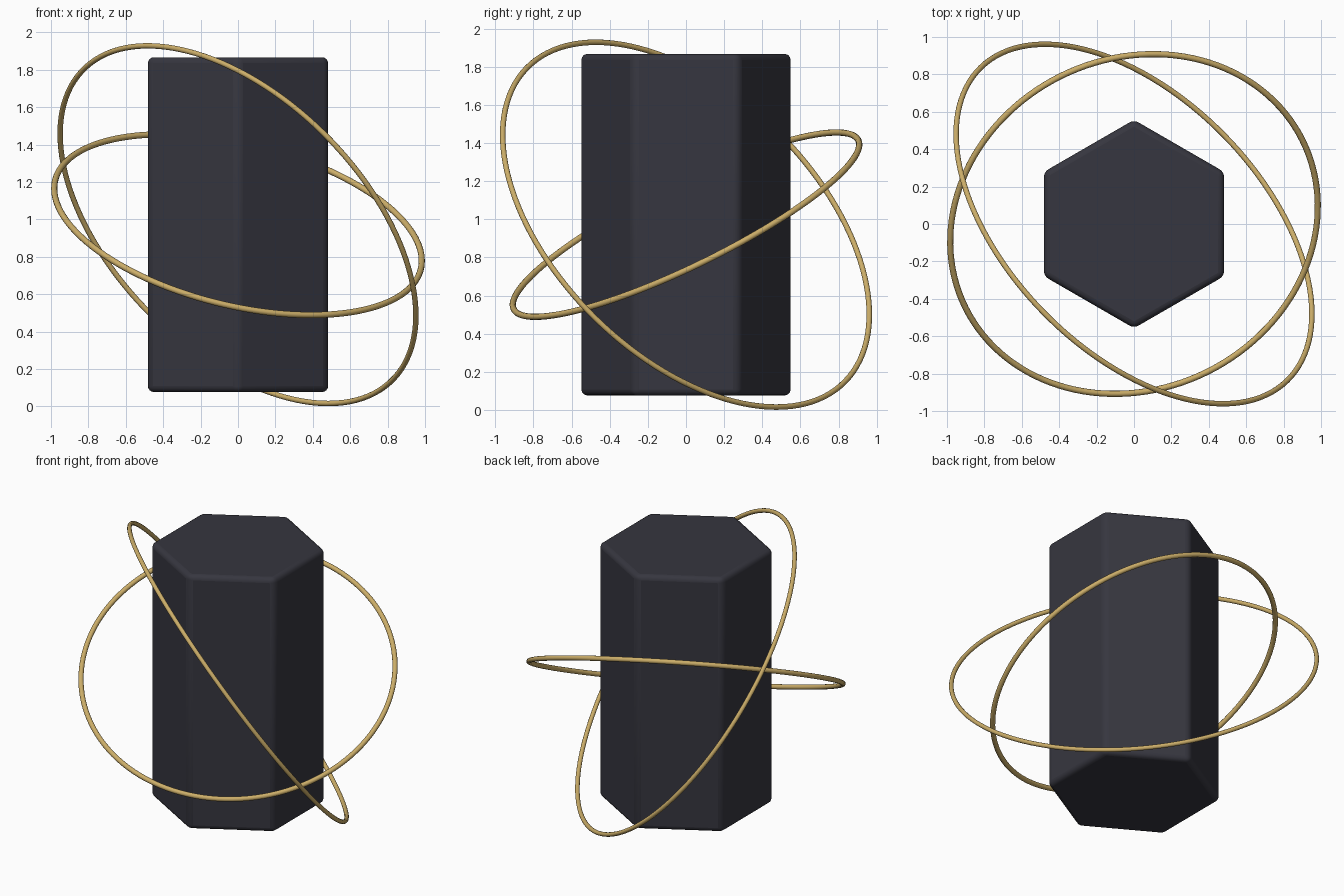
import bpy
import math
from mathutils import Vector

if "Cube" in bpy.data.objects:
    bpy.data.objects.remove(bpy.data.objects["Cube"])

CENTRE = Vector((0, 0, 0.972))


def material(name, rgb):
    m = bpy.data.materials.new(name)
    m.diffuse_color = (*rgb, 1)
    m.use_nodes = True
    m.node_tree.nodes["Principled BSDF"].inputs["Base Color"].default_value = m.diffuse_color
    return m


charcoal = material("charcoal", (0.037, 0.037, 0.050))
gold = material("gold", (0.60, 0.42, 0.14))


def finish(name, mat):
    ob = bpy.context.object
    ob.name = name
    ob.data.materials.append(mat)
    bpy.ops.object.shade_smooth_by_angle(angle=math.radians(40))
    return ob


# Hexagonal column with softly rounded edges, corners pointing front and back
bpy.ops.mesh.primitive_cylinder_add(vertices=6, radius=0.557, depth=1.79,
                                    location=CENTRE)
column = finish("hexagonal_column", charcoal)
bevel = column.modifiers.new("rounded_edges", 'BEVEL')
bevel.width = 0.032
bevel.segments = 4
bevel.limit_method = 'ANGLE'


# Thin rings tilted around the column, given by the axis they circle
def ring(name, radius, tube, axis):
    tilt = Vector(axis).to_track_quat('Z', 'Y').to_euler()
    bpy.ops.mesh.primitive_torus_add(major_radius=radius, minor_radius=tube,
                                     major_segments=128, minor_segments=12,
                                     location=CENTRE, rotation=tilt)
    finish(name, gold)


ring("steep_ring", 1.171, 0.0145, (0.583, 0.571, 0.577))
ring("shallow_ring", 1.006, 0.0165, (0.214, -0.43, 0.877))
